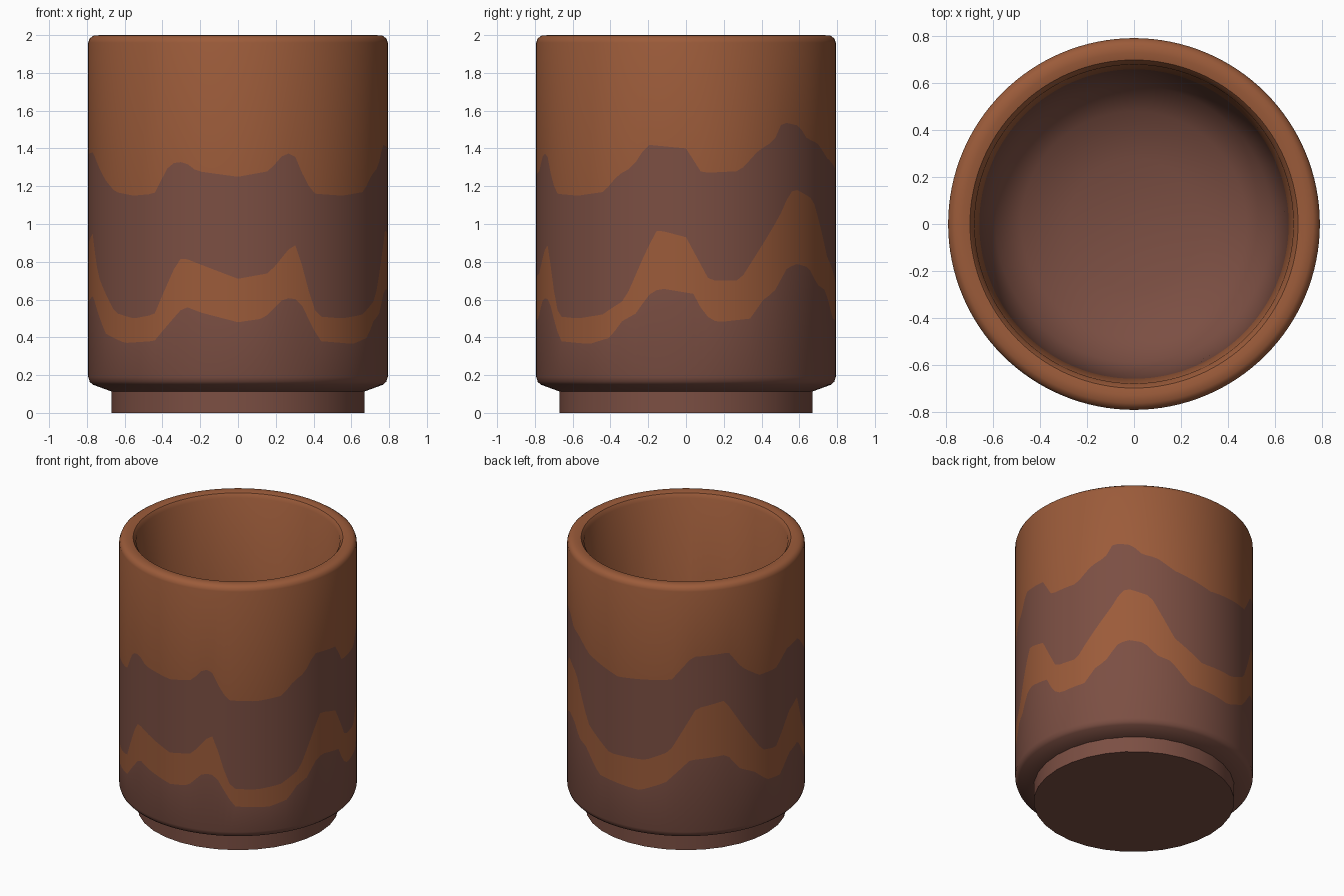
import bpy, bmesh, math

COLS = 128  # columns round the cup


def material(name, rgb):
    m = bpy.data.materials.new(name)
    m.diffuse_color = (*rgb, 1)
    return m


clay = material("orange clay", (0.33, 0.105, 0.042))
glaze = material("brown glaze", (0.20, 0.078, 0.056))

# Glaze edges: angle from the front towards +x (degrees), height
UPPER = [(0, 1.25), (12, 1.28), (18, 1.375), (22, 1.37), (27, 1.22), (31, 1.16),
         (44, 1.15), (57, 1.17), (63, 1.26), (69, 1.30), (75, 1.42), (90, 1.40),
         (96, 1.27), (111, 1.28), (119, 1.39), (126, 1.44), (130, 1.54), (139, 1.52),
         (144, 1.45), (151, 1.43), (160, 1.35), (180, 1.27), (208, 1.31), (218, 1.48),
         (236, 1.49), (243, 1.36), (253, 1.27), (264, 1.27), (273, 1.37), (285, 1.38),
         (297, 1.24), (305, 1.17), (316, 1.15), (326, 1.16), (333, 1.32), (339, 1.33),
         (344, 1.28)]
MIDDLE = [(0, 0.71), (12, 0.74), (20, 0.87), (23, 0.89), (30, 0.56), (33, 0.51),
          (44, 0.50), (56, 0.52), (66, 0.60), (75, 0.87), (79, 0.97), (90, 0.93),
          (99, 0.70), (111, 0.70), (116, 0.80), (129, 1.05), (134, 1.17), (138, 1.18),
          (148, 1.13), (160, 0.83), (175, 0.69), (195, 0.70), (207, 0.78), (220, 1.10),
          (234, 1.14), (245, 0.90), (255, 0.71), (264, 0.69), (275, 0.90), (284, 0.95),
          (291, 0.73), (305, 0.53), (316, 0.50), (326, 0.52), (335, 0.77), (338, 0.825)]
LOWER = [(0, 0.48), (10, 0.50), (18, 0.61), (24, 0.60), (28, 0.50), (33, 0.38),
         (50, 0.365), (60, 0.40), (64, 0.48), (71, 0.53), (75, 0.62), (80, 0.66),
         (93, 0.63), (97, 0.52), (102, 0.48), (116, 0.50), (120, 0.59), (126, 0.64),
         (132, 0.76), (137, 0.79), (145, 0.77), (151, 0.68), (158, 0.65), (168, 0.50),
         (192, 0.47), (205, 0.55), (217, 0.72), (235, 0.74), (242, 0.62), (250, 0.57),
         (258, 0.48), (267, 0.47), (275, 0.59), (285, 0.62), (298, 0.42), (311, 0.37),
         (326, 0.38), (339, 0.565), (346, 0.53)]


def edge(keys):
    """Height of a glaze edge as a function of the angle."""
    loop = keys + [(360, keys[0][1])]

    def height(deg):
        for (a, za), (b, zb) in zip(loop, loop[1:]):
            if a <= deg <= b:
                return za + (zb - za) * (deg - a) / (b - a)
    return height


def lathe(name, profile, cols, colours):
    """Turn (radius, height) rows; a height may vary with the angle.
    colours[i] is the material index between rows i and i + 1."""
    bm = bmesh.new()
    rows = []
    for r, z in profile:
        if r == 0:
            rows.append([bm.verts.new((0, 0, z))] * cols)
            continue
        row = []
        for i in range(cols):
            deg = 360 * i / cols
            a = math.radians(deg)
            h = z(deg) if callable(z) else z
            row.append(bm.verts.new((r * math.sin(a), -r * math.cos(a), h)))
        rows.append(row)
    for low, high, c in zip(rows, rows[1:], colours):
        for i in range(cols):
            j = (i + 1) % cols
            corners = list(dict.fromkeys((low[i], low[j], high[j], high[i])))
            bm.faces.new(corners).material_index = c
    bmesh.ops.recalc_face_normals(bm, faces=bm.faces)
    me = bpy.data.meshes.new(name)
    bm.to_mesh(me)
    bm.free()
    me.materials.append(clay)
    me.materials.append(glaze)
    ob = bpy.data.objects.new(name, me)
    bpy.context.collection.objects.link(ob)
    bpy.ops.object.select_all(action='DESELECT')
    ob.select_set(True)
    bpy.context.view_layer.objects.active = ob
    bpy.ops.object.shade_smooth_by_angle(angle=math.radians(40))
    return ob


upper, middle, lower = edge(UPPER), edge(MIDDLE), edge(LOWER)

# Cup body: underside, outer wall with glaze bands, rounded rim, inner bowl
body = [(0, 0.11), (0.66, 0.11), (0.77, 0.15), (0.785, 0.165), (0.793, 0.19),
        (0.793, lower), (0.793, middle), (0.793, upper),
        (0.793, 1.96), (0.785, 1.983), (0.765, 1.997), (0.73, 2.0), (0.70, 1.993),
        (0.68, 1.965), (0.66, lambda d: lower(d) + 0.25), (0.64, 0.5), (0.59, 0.36),
        (0.48, 0.27), (0.28, 0.21), (0, 0.19)]
colours = [1] * 5 + [0, 1] + [0] * 7 + [1] * 5
lathe("cup_body", body, COLS, colours)

# Foot under the body
lathe("foot", [(0, 0), (0.67, 0), (0.67, 0.118)], 32, [1, 1])
